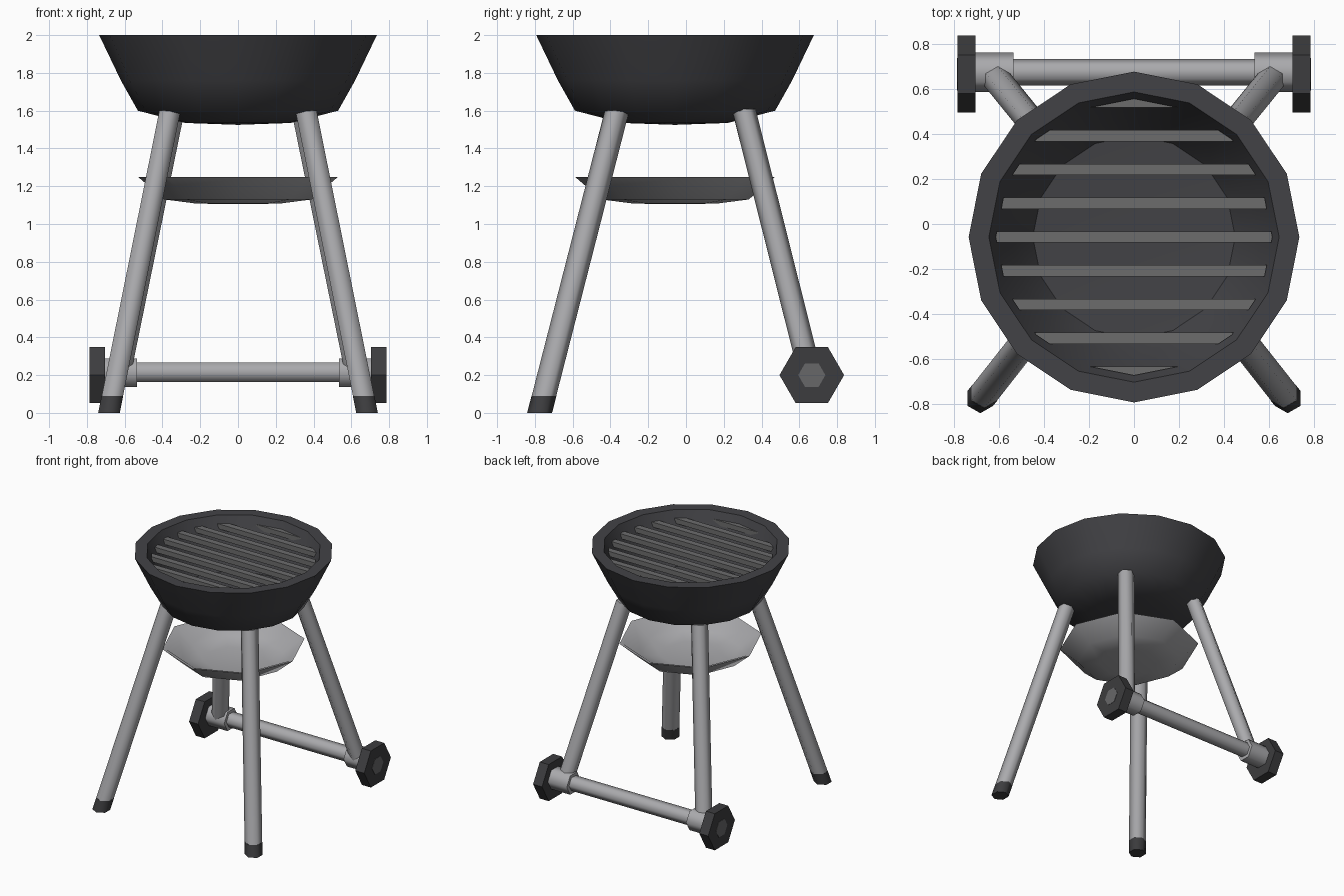
import bpy, bmesh, math
from mathutils import Vector

if "Cube" in bpy.data.objects:
    bpy.data.objects.remove(bpy.data.objects["Cube"])


def material(name, rgb):
    m = bpy.data.materials.new(name)
    m.diffuse_color = (*rgb, 1)
    m.use_nodes = True
    m.node_tree.nodes["Principled BSDF"].inputs["Base Color"].default_value = m.diffuse_color
    return m


CHARCOAL = material("charcoal enamel", (0.055, 0.055, 0.061))
STEEL = material("light steel", (0.40, 0.40, 0.415))
GRATE = material("grate grey", (0.15, 0.15, 0.152))
RUBBER = material("dark rubber", (0.046, 0.046, 0.049))
HUB = material("hub grey", (0.135, 0.135, 0.14))
CENTRE_Y = -0.058


def finish(bm, name, mat, angle=None):
    """Turn a bmesh into an object, smooth below the given angle."""
    bmesh.ops.recalc_face_normals(bm, faces=bm.faces)
    me = bpy.data.meshes.new(name)
    bm.to_mesh(me)
    bm.free()
    me.materials.append(mat)
    ob = bpy.data.objects.new(name, me)
    bpy.context.collection.objects.link(ob)
    if angle:
        bpy.ops.object.select_all(action='DESELECT')
        ob.select_set(True)
        bpy.context.view_layer.objects.active = ob
        bpy.ops.object.shade_smooth_by_angle(angle=math.radians(angle))
    return ob


def lathe(name, profile, sides, mat, angle):
    """Revolve an (r, z) profile that starts and ends on the axis."""
    bm = bmesh.new()
    rings = []
    for r, z in profile:
        n = sides if r else 1
        rings.append([bm.verts.new((r * math.cos(math.tau * i / sides),
                                    CENTRE_Y + r * math.sin(math.tau * i / sides), z))
                      for i in range(n)])
    for a, b in zip(rings, rings[1:]):
        for i in range(sides):
            j = (i + 1) % sides
            quad = [a[i % len(a)], a[j % len(a)], b[j % len(b)], b[i % len(b)]]
            bm.faces.new(list(dict.fromkeys(quad)))
    return finish(bm, name, mat, angle)


def hex_rod(name, start, end, radius, mat, along_x=False, angle=65):
    """Six-sided rod whose ends are cut level (or square to x)."""
    bm = bmesh.new()
    rings = []
    for p in (start, end):
        ring = []
        for i in range(6):
            c = radius * math.cos(math.tau * i / 6)
            s = radius * math.sin(math.tau * i / 6)
            ring.append(bm.verts.new(Vector(p) + Vector((0, c, s) if along_x else (s, c, 0))))
        rings.append(ring)
    a, b = rings
    for i in range(6):
        bm.faces.new((a[i], a[(i + 1) % 6], b[(i + 1) % 6], b[i]))
    bm.faces.new(a)
    bm.faces.new(b)
    return finish(bm, name, mat, angle)


# Bowl with a hollow inside
lathe("bowl", [(0, 1.525), (0.28, 1.535), (0.53, 1.60), (0.62, 1.76), (0.735, 2.0),
               (0.645, 2.0), (0.54, 1.77), (0.45, 1.63), (0, 1.60)], 16, CHARCOAL, 50)

# Ash tray hung between the legs
lathe("ash_tray", [(0, 1.105), (0.22, 1.108), (0.39, 1.13), (0.53, 1.25),
                   (0.50, 1.245), (0.37, 1.15), (0.22, 1.125), (0, 1.122)], 8, STEEL, 50)

# Grate bars, each a slice of a 16-sided disc
for k in range(-4, 5):
    bm = bmesh.new()
    bmesh.ops.create_circle(bm, cap_ends=True, segments=16, radius=0.615)
    for side in (-1, 1):
        bmesh.ops.bisect_plane(bm, geom=bm.verts[:] + bm.edges[:] + bm.faces[:],
                               plane_co=(0, 0.15 * k + side * 0.025, 0),
                               plane_no=(0, side, 0), clear_outer=True)
    out = bmesh.ops.extrude_face_region(bm, geom=bm.faces[:])
    for v in out["geom"]:
        if isinstance(v, bmesh.types.BMVert):
            v.co.z -= 0.04
    bmesh.ops.translate(bm, verts=bm.verts, vec=(0, CENTRE_Y, 1.945))
    finish(bm, f"grate_bar_{k + 5}", GRATE)

for s, side in ((-1, "left"), (1, "right")):
    # Front leg with a dark foot cap
    foot = Vector((0.683 * s, -0.775, 0))
    top = Vector((0.36 * s, -0.365, 1.6))
    cut = foot.lerp(top, 0.09 / 1.6)
    hex_rod(f"front_leg_{side}", cut, top, 0.065, STEEL)
    hex_rod(f"front_foot_{side}", foot, cut, 0.066, RUBBER)

    # Back leg ending in the axle sleeve
    hex_rod(f"back_leg_{side}", (0.625 * s, 0.662, 0.19), (0.335 * s, 0.305, 1.61), 0.063, STEEL)
    hex_rod(f"axle_sleeve_{side}", (0.535 * s, 0.675, 0.213), (0.71 * s, 0.675, 0.213),
            0.088, STEEL, True)

    # Wheel and its hub plate
    hex_rod(f"wheel_{side}", (0.705 * s, 0.666, 0.2), (0.785 * s, 0.666, 0.2),
            0.171, RUBBER, True, None)
    hex_rod(f"wheel_hub_{side}", (0.78 * s, 0.666, 0.2), (0.787 * s, 0.666, 0.2),
            0.072, HUB, True, None)

# Axle
hex_rod("axle", (-0.56, 0.675, 0.215), (0.56, 0.675, 0.215), 0.059, STEEL, True)
